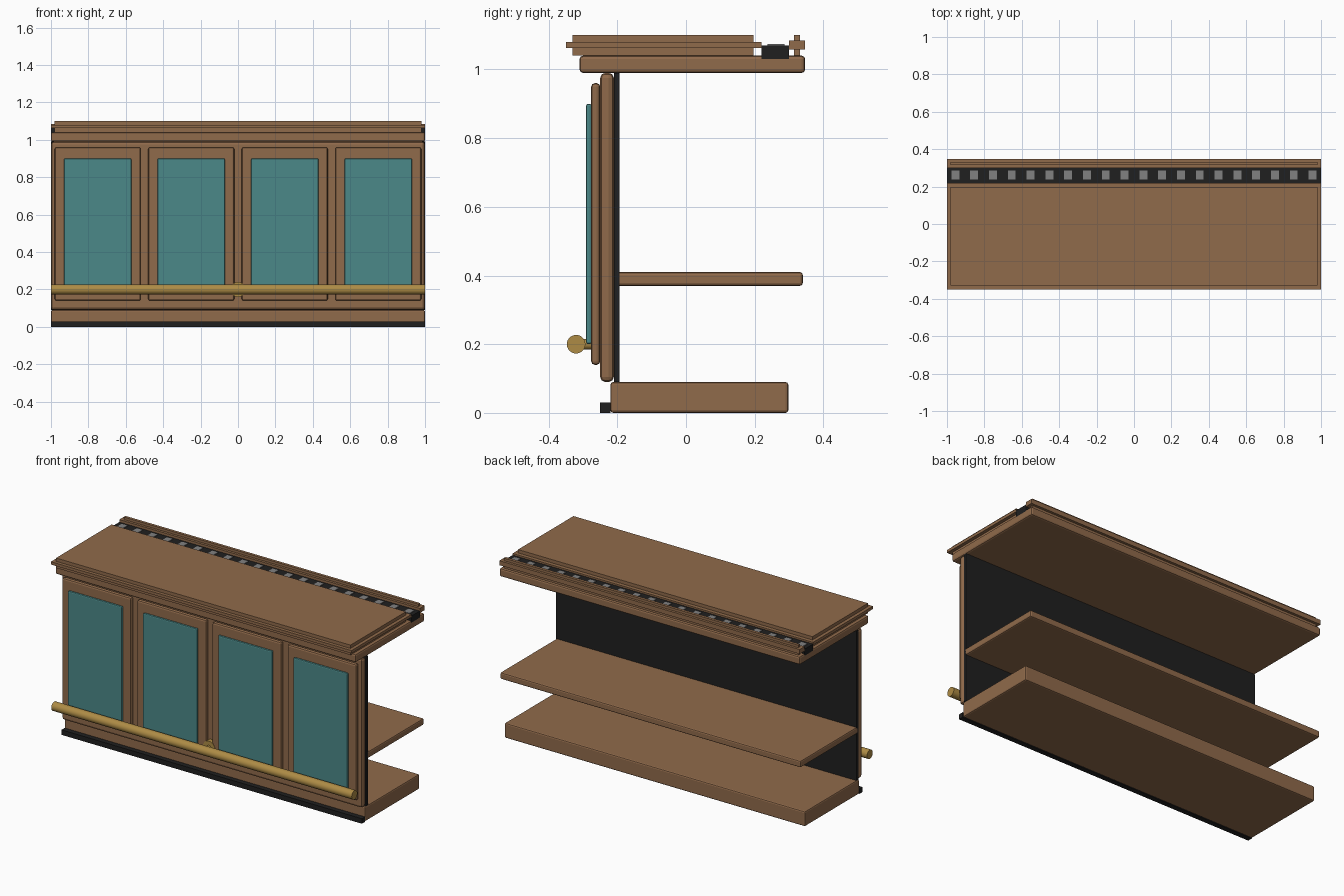
import bpy
import math

cube = bpy.data.objects.get("Cube")
if cube:
    bpy.data.objects.remove(cube, do_unlink=True)


def material(name, r, g, b):
    m = bpy.data.materials.new(name)
    m.use_nodes = True
    m.diffuse_color = (r, g, b, 1)
    m.node_tree.nodes["Principled BSDF"].inputs["Base Color"].default_value = (r, g, b, 1)
    return m


wood = material("brown wood", 0.28, 0.145, 0.07)
black = material("black", 0.014, 0.014, 0.014)
teal = material("teal", 0.07, 0.25, 0.25)
brass = material("brass", 0.42, 0.26, 0.06)
grey = material("grey", 0.22, 0.22, 0.22)


def box(name, mat, x, y, z, bevel=0.0):
    """Box from (low, high) ranges on each axis, with rounded edges."""
    bpy.ops.mesh.primitive_cube_add(size=1)
    o = bpy.context.object
    o.name = name
    for v in o.data.vertices:
        v.co = [lo + (c + 0.5) * (hi - lo) for c, (lo, hi) in zip(v.co, (x, y, z))]
    o.data.materials.append(mat)
    if bevel:
        mod = o.modifiers.new("rounded edges", "BEVEL")
        mod.width = bevel
        mod.segments = 2
    return o


def rod(name, mat, radius, length, location, rotation):
    bpy.ops.mesh.primitive_cylinder_add(vertices=32, radius=radius, depth=length,
                                        location=location, rotation=rotation)
    o = bpy.context.object
    o.name = name
    o.data.materials.append(mat)
    bpy.ops.object.shade_smooth_by_angle()
    return o


full = (-1, 1)
inner = (-0.98, 0.98)

# Base, shelf and front wall
box("base", wood, full, (-0.22, 0.298), (0, 0.09), 0.008)
box("kick_strip", black, full, (-0.25, -0.22), (0, 0.03))
box("front_board", wood, full, (-0.25, -0.21), (0.09, 0.99), 0.015)
box("back_lining", black, full, (-0.21, -0.193), (0.09, 0.99))
box("shelf", wood, full, (-0.21, 0.34), (0.37, 0.41), 0.008)

# Four front panels with teal inlays
for i in range(4):
    c = -0.75 + 0.5 * i
    box("front_panel", wood, (c - 0.23, c + 0.23), (-0.276, -0.25), (0.14, 0.96), 0.01)
    box("panel_inlay", teal, (c - 0.18, c + 0.18), (-0.291, -0.275), (0.2, 0.9), 0.006)

# Foot rail and its centre bracket
rod("foot_rail", brass, 0.027, 2, (0, -0.32, 0.2), (0, math.pi / 2, 0))
rod("rail_stem", brass, 0.015, 0.07, (0, -0.285, 0.2), (math.pi / 2, 0, 0))
rod("rail_flange", brass, 0.04, 0.03, (0, -0.262, 0.2), (math.pi / 2, 0, 0))

# Counter: slab, raised top with lip, back moulding
box("counter_slab", wood, full, (-0.31, 0.347), (0.99, 1.04), 0.01)
box("counter_top", wood, inner, (-0.33, 0.197), (1.04, 1.1))
box("counter_lip", wood, full, (-0.35, 0.22), (1.063, 1.08))
box("back_rail", wood, inner, (0.315, 0.332), (1.04, 1.1))
box("back_rail_lip", wood, full, (0.3, 0.347), (1.058, 1.085))

# Drip channel with a row of grates
box("drip_channel", black, full, (0.22, 0.3), (1.03, 1.07))
for i in range(20):
    c = -0.955 + 0.1005 * i
    box("channel_grate", grey, (c - 0.021, c + 0.021), (0.237, 0.287), (1.066, 1.074))
